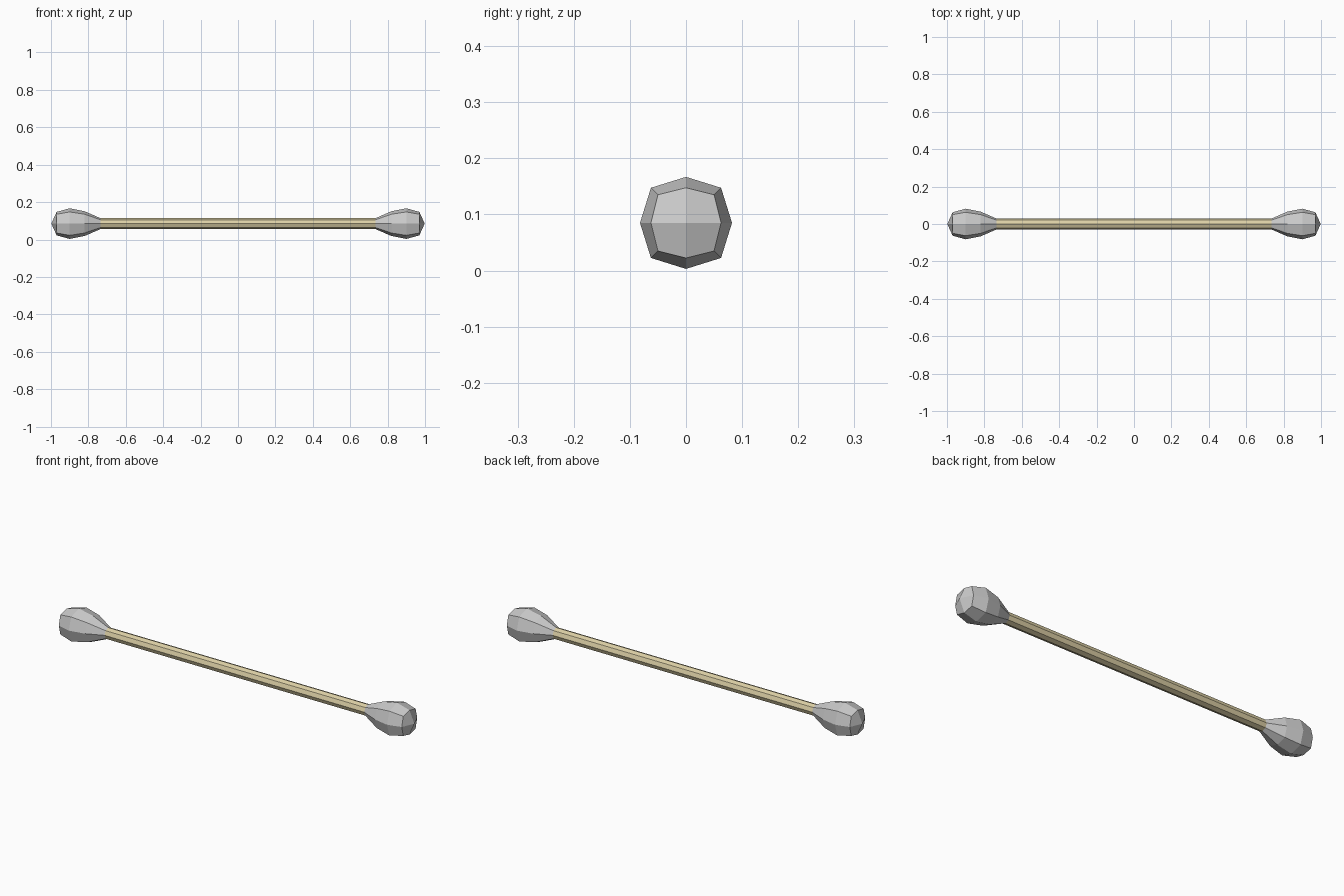
import bpy, bmesh, math

if "Cube" in bpy.data.objects:
    bpy.data.objects.remove(bpy.data.objects["Cube"])

Z = 0.085  # height of the centre axis


def material(name, color):
    m = bpy.data.materials.new(name)
    m.diffuse_color = color
    m.use_nodes = True
    m.node_tree.nodes["Principled BSDF"].inputs["Base Color"].default_value = m.diffuse_color
    return m


def finish(bm, name, mat=None):
    bmesh.ops.recalc_face_normals(bm, faces=bm.faces)
    me = bpy.data.meshes.new(name)
    bm.to_mesh(me)
    bm.free()
    ob = bpy.data.objects.new(name, me)
    bpy.context.collection.objects.link(ob)
    if mat:
        me.materials.append(mat)
    return ob


def ring(bm, x, axis_r, diag, sx=1):
    """Eight points: on-axis radius and diagonal offset differ (rounded box)."""
    pts = []
    for i in range(8):
        a = i * math.pi / 4
        r = axis_r if i % 2 == 0 else diag * math.sqrt(2)
        pts.append(bm.verts.new((sx * x, r * math.cos(a), Z + r * math.sin(a))))
    return pts


def bridge(bm, a, b):
    for i in range(8):
        j = (i + 1) % 8
        bm.faces.new((a[i], a[j], b[j], b[i]))


# cotton heads: x, on-axis radius, diagonal offset
HEAD = [(0.73, 0.027, 0.019), (0.82, 0.066, 0.05),
        (0.90, 0.082, 0.0625), (0.97, 0.0625, 0.05)]


def head(name, sx):
    bm = bmesh.new()
    rings = [ring(bm, x, r, d, sx) for x, r, d in HEAD]
    for a, b in zip(rings, rings[1:]):
        bridge(bm, a, b)
    # rounded tip made of four quads
    tip = bm.verts.new((sx * 0.998, 0, Z))
    end = rings[-1]
    for i in range(0, 8, 2):
        bm.faces.new((end[i], end[i + 1], end[(i + 2) % 8], tip))
    bm.faces.new(rings[0])
    return finish(bm, name)


head("cotton_head_right", 1)
head("cotton_head_left", -1)

# octagonal stick
bm = bmesh.new()
r = 0.029
a = ring(bm, -0.75, r, r * math.sqrt(0.5))
b = ring(bm, 0.75, r, r * math.sqrt(0.5))
bridge(bm, a, b)
bm.faces.new(a)
bm.faces.new(b)
finish(bm, "stick", material("stick_tan", (0.72, 0.63, 0.38, 1)))
